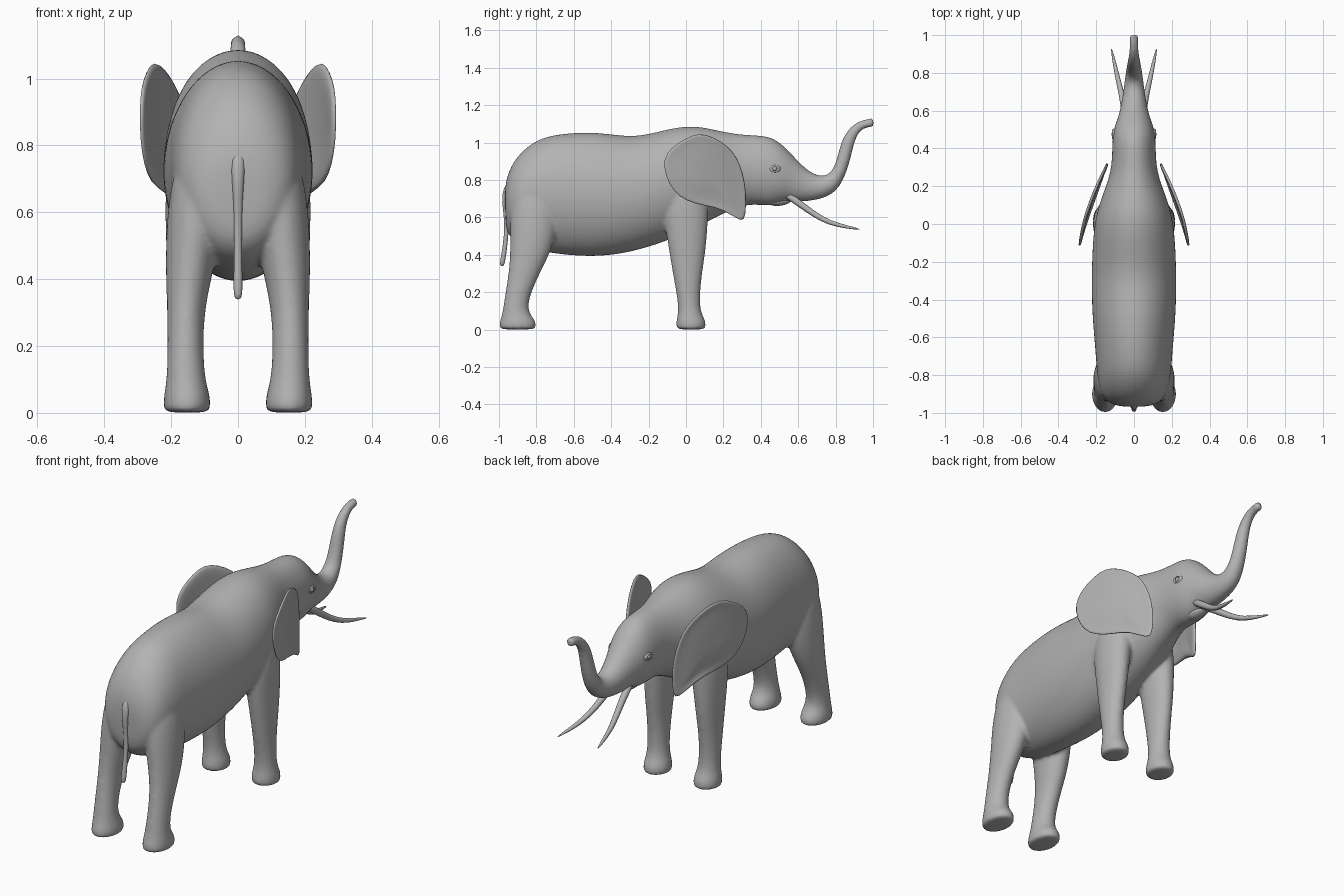
import bpy, bmesh, math
from mathutils import Vector

if "Cube" in bpy.data.objects:
    bpy.data.objects.remove(bpy.data.objects["Cube"])

GREY = (0.45, 0.45, 0.45, 1)
hide = bpy.data.materials.new("grey hide")
hide.use_nodes = True
hide.diffuse_color = GREY
hide.node_tree.nodes["Principled BSDF"].inputs["Base Color"].default_value = GREY


def finish(name, bm):
    bmesh.ops.recalc_face_normals(bm, faces=bm.faces)
    mesh = bpy.data.meshes.new(name)
    bm.to_mesh(mesh)
    bm.free()
    mesh.materials.append(hide)
    mesh.shade_smooth()
    ob = bpy.data.objects.new(name, mesh)
    bpy.context.collection.objects.link(ob)
    return ob


def mirror(ob):
    ob.modifiers.new("Mirror", "MIRROR").use_axis[0] = True


def subdivide(ob, levels):
    mod = ob.modifiers.new("Subdivision", "SUBSURF")
    mod.levels = mod.render_levels = levels


def loft(bm, rings, sides=16):
    """Skin a tube over rings given as (centre, half axis, half axis)."""
    loops = []
    for c, u, v in rings:
        turn = [2 * math.pi * i / sides for i in range(sides)]
        loops.append([bm.verts.new(c + u * math.cos(a) + v * math.sin(a)) for a in turn])
    for a, b in zip(loops, loops[1:]):
        for i in range(sides):
            j = (i + 1) % sides
            bm.faces.new((a[i], a[j], b[j], b[i]))
    bm.faces.new(loops[0])
    bm.faces.new(loops[-1])


def profile_ring(y1, z1, y2, z2, half_width):
    """Ring spanning an upper and a lower point of the side outline."""
    top, low = Vector((0, y1, z1)), Vector((0, y2, z2))
    return (top + low) / 2, Vector((half_width, 0, 0)), (top - low) / 2


def leg_ring(z, back, front, x, half_width):
    return (Vector((x, (back + front) / 2, z)), Vector((half_width, 0, 0)),
            Vector((0, (front - back) / 2, 0)))


def tube(bm, points, radii, sides=8):
    """Round tapering tube along a path."""
    pts = [Vector(p) for p in points]
    rings = []
    for i, p in enumerate(pts):
        way = (pts[min(i + 1, len(pts) - 1)] - pts[max(i - 1, 0)]).normalized()
        u = way.cross(Vector((1, 0, 0))).normalized()
        rings.append((p, u * radii[i], way.cross(u) * radii[i]))
    loft(bm, rings, sides)


# Torso, head and trunk: upper y, z, lower y, z, half width
torso = [
    (-.97, .74, -.965, .56, .06), (-.96, .82, -.95, .50, .125),
    (-.915, .925, -.90, .45, .178), (-.81, 1.02, -.81, .42, .2),
    (-.69, 1.056, -.69, .395, .207), (-.47, 1.068, -.47, .378, .228),
    (-.28, 1.03, -.28, .41, .23), (-.12, 1.075, -.12, .46, .225),
    (.03, 1.102, .02, .52, .212), (.15, 1.075, .14, .585, .175),
    (.24, 1.055, .24, .635, .135), (.33, 1.044, .34, .67, .118),
    (.45, 1.042, .44, .655, .118), (.52, .99, .50, .67, .108),
    (.575, .93, .55, .685, .086), (.65, .85, .62, .68, .068),
    (.73, .813, .74, .698, .053), (.786, .848, .82, .748, .045),
    (.81, .93, .872, .87, .038), (.832, 1.02, .899, 1.0, .032),
    (.877, 1.085, .927, 1.058, .027), (.93, 1.12, .955, 1.077, .023),
    (.985, 1.13, .985, 1.082, .022), (1.004, 1.134, 1.004, 1.078, .024),
]
# Legs: height, back y, front y, centre x, half width
hind_leg = [
    (.0, -.99, -.81, .153, .066), (.012, -1.004, -.796, .153, .073),
    (.05, -.998, -.80, .153, .072), (.085, -.985, -.835, .155, .063),
    (.15, -.975, -.845, .157, .056), (.28, -.955, -.79, .157, .056),
    (.38, -.945, -.735, .15, .068), (.50, -.945, -.69, .137, .083),
    (.65, -.945, -.67, .12, .092), (.8, -.91, -.70, .10, .075),
]
front_leg = [
    (.0, -.045, .10, .15, .064), (.012, -.056, .11, .15, .071),
    (.05, -.055, .108, .15, .070), (.085, -.045, .085, .152, .060),
    (.15, -.045, .075, .154, .053), (.28, -.07, .085, .155, .054),
    (.42, -.095, .11, .152, .062), (.55, -.115, .12, .148, .072),
    (.70, -.135, .13, .138, .084), (.85, -.10, .11, .11, .08),
]
bm = bmesh.new()
loft(bm, [profile_ring(*r) for r in torso])
for leg in (hind_leg, front_leg):
    for side in (1, -1):
        loft(bm, [leg_ring(z, b, f, x * side, w) for z, b, f, x, w in leg], 12)
body = finish("body_with_legs_and_trunk", bm)
subdivide(body, 2)
fuse = body.modifiers.new("Fuse", "REMESH")
fuse.mode = "VOXEL"
fuse.voxel_size = 0.01
fuse.use_smooth_shade = True
relax = body.modifiers.new("Relax", "SMOOTH")
relax.factor = 0.5
relax.iterations = 5

# Lower lip
bm = bmesh.new()
loft(bm, [profile_ring(.44, .73, .43, .665, .045), profile_ring(.50, .72, .49, .655, .045),
          profile_ring(.545, .715, .54, .668, .032), profile_ring(.565, .71, .565, .685, .014)], 10)
subdivide(finish("lower_lip", bm), 1)

# Ears: a curved sheet shrinking in rings towards its middle
outline = [(-.125, .91), (-.08, .975), (0, 1.025), (.07, 1.055), (.15, 1.03), (.22, .985),
           (.27, .93), (.305, .84), (.325, .73), (.32, .60), (.30, .57), (.20, .645),
           (.10, .662), (0, .685), (-.07, .74), (-.11, .82)]
MIDDLE = Vector((.12, .84))


def ear_x(y, z):
    sweep = .283 - .55 * max(0, y + .12) ** 1.6
    return sweep - .12 * max(0, .8 - z) * (y < .2)


bm = bmesh.new()
rings = []
for scale in (1, .88, .6, .3):
    ring = []
    for p in outline:
        y, z = MIDDLE + (Vector(p) - MIDDLE) * scale
        rim = .008 if scale == 1 else 0
        ring.append(bm.verts.new((ear_x(y, z) + rim, y, z)))
    rings.append(ring)
for a, b in zip(rings, rings[1:]):
    for i in range(len(a)):
        j = (i + 1) % len(a)
        bm.faces.new((a[i], a[j], b[j], b[i]))
bm.faces.new(rings[-1])
ear = finish("ears", bm)
thick = ear.modifiers.new("Thickness", "SOLIDIFY")
thick.thickness = 0.014
thick.offset = 0
subdivide(ear, 1)
mirror(ear)

# Tusks
bm = bmesh.new()
tube(bm, [(.042, .52, .735), (.048, .60, .68), (.066, .69, .612), (.086, .77, .57),
          (.105, .86, .549), (.121, .935, .535)], [.022, .02, .017, .014, .01, .003])
tusk = finish("tusks", bm)
subdivide(tusk, 1)
mirror(tusk)

# Tail
bm = bmesh.new()
tube(bm, [(0, -.93, .79), (0, -.97, .72), (0, -.963, .64), (0, -.957, .55),
          (0, -.968, .44), (0, -.98, .37), (0, -.985, .337)],
     [.03, .022, .016, .013, .013, .016, .011])
subdivide(finish("tail", bm), 1)

# Eyes with an almond lid around each
EYE = Vector((.107, .475, .86))
bm = bmesh.new()
ball = bmesh.ops.create_uvsphere(bm, u_segments=12, v_segments=8, radius=.013)["verts"]
bmesh.ops.translate(bm, verts=ball, vec=EYE)
lid = []
for i in range(12):
    a = 2 * math.pi * i / 12
    lid.append([bm.verts.new(EYE + Vector((.005 + dx, r * 1.5 * math.cos(a), r * math.sin(a))))
                for r, dx in ((.022, -.012), (.017, .004), (.012, .002))])
for i in range(12):
    a, b = lid[i], lid[(i + 1) % 12]
    for k in range(2):
        bm.faces.new((a[k], b[k], b[k + 1], a[k + 1]))
mirror(finish("eyes", bm))
